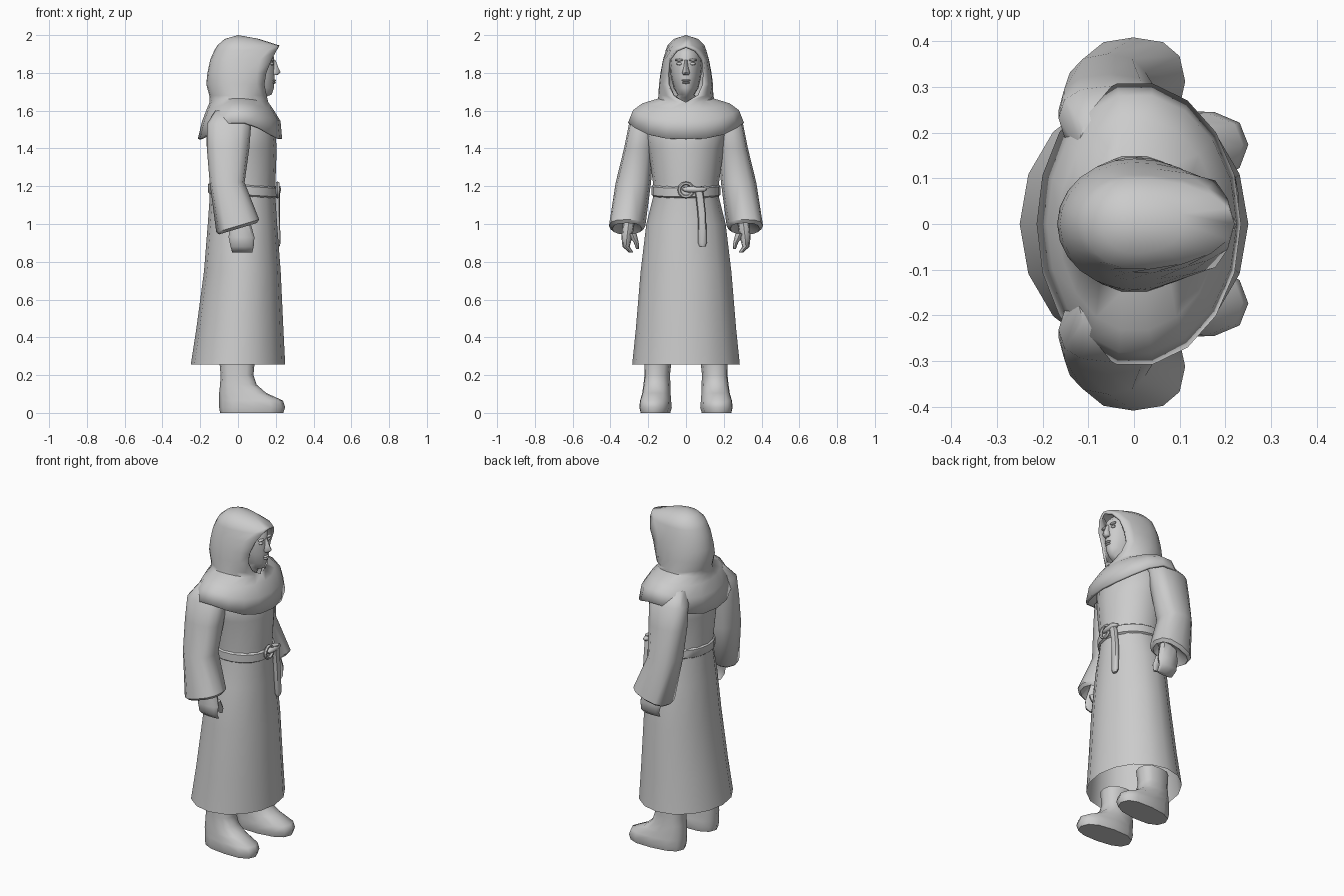
import bpy, bmesh, math
from mathutils import Matrix

grey = bpy.data.materials.new("plain grey")
grey.diffuse_color = (0.6, 0.6, 0.6, 1)


def finish(name, bm, mirror=False, angle=50):
    me = bpy.data.meshes.new(name)
    bm.to_mesh(me)
    bm.free()
    ob = bpy.data.objects.new(name, me)
    bpy.context.collection.objects.link(ob)
    me.materials.append(grey)
    bpy.ops.object.select_all(action='DESELECT')
    ob.select_set(True)
    bpy.context.view_layer.objects.active = ob
    bpy.ops.object.shade_smooth_by_angle(angle=math.radians(angle))
    if mirror:
        m = ob.modifiers.new("mirror", 'MIRROR')
        m.use_axis = (False, True, False)
    return ob


def bridge(bm, a, b, closed=True):
    n = len(a)
    for i in range(n if closed else n - 1):
        j = (i + 1) % n
        bm.faces.new((a[i], a[j], b[j], b[i]))


# Stack rings (z, x0, x1, y0, y1, slope) from bottom to top
def loft(name, rings, n=12, power=1.0, bottom=True, top=True, mirror=False, shear=0, angle=50):
    bm = bmesh.new()
    loops = []
    for z, x0, x1, y0, y1, *s in rings:
        loop = []
        for i in range(n):
            t = 2 * math.pi * i / n
            c, d = math.cos(t), math.sin(t)
            x = math.copysign(abs(c) ** power, c) * (x1 - x0) / 2
            y = math.copysign(abs(d) ** power, d) * (y1 - y0) / 2
            zz = z + (s[0] * x if s else 0)
            x += (x0 + x1) / 2
            loop.append(bm.verts.new((x, y + (y0 + y1) / 2 + shear * max(0, x), zz)))
        loops.append(loop)
    for a, b in zip(loops, loops[1:]):
        bridge(bm, a, b)
    if bottom:
        bm.faces.new(loops[0][::-1])
    if top:
        bm.faces.new(loops[-1])
    return finish(name, bm, mirror, angle)


def ellipsoid(name, loc, size, mirror=False):
    bm = bmesh.new()
    bmesh.ops.create_uvsphere(bm, u_segments=10, v_segments=6, radius=1,
                              matrix=Matrix.Translation(loc) @ Matrix.Diagonal((*size, 1)))
    return finish(name, bm, mirror)


# Long robe, open at the hem
loft("robe", [
    (0.255, -0.25, 0.25, -0.285, 0.285),
    (0.45, -0.22, 0.24, -0.265, 0.265),
    (0.75, -0.18, 0.226, -0.24, 0.24),
    (1.0, -0.16, 0.207, -0.21, 0.21),
    (1.14, -0.15, 0.198, -0.175, 0.175),
    (1.22, -0.15, 0.198, -0.175, 0.175),
    (1.4, -0.165, 0.205, -0.2, 0.2),
    (1.52, -0.17, 0.195, -0.22, 0.22),
    (1.6, -0.12, 0.14, -0.15, 0.15)], n=16, bottom=False)

# Hood and shoulder cape in one shell: z, side lift, back x, half width, front x, opening half width
levels = [
    (1.45, 0.09, -0.213, 0.312, 0.234, 0),
    (1.545, 0.06, -0.19, 0.285, 0.225, 0),
    (1.61, 0.03, -0.165, 0.235, 0.185, 0),
    (1.645, 0.02, -0.15, 0.15, 0.16, 0),
    (1.68, 0, -0.152, 0.147, 0.152, 0.07),
    (1.74, 0, -0.168, 0.143, 0.14, 0.1),
    (1.80, 0, -0.162, 0.135, 0.15, 0.102),
    (1.87, 0, -0.147, 0.122, 0.178, 0.095),
    (1.92, 0, -0.125, 0.108, 0.205, 0.055),
    (1.945, 0, -0.11, 0.1, 0.22, 0),
    (1.98, 0, -0.07, 0.065, 0.11, 0)]
bm = bmesh.new()
loops = []
for z, lift, xb, w, xf, ye in levels:
    start = math.asin(ye / w)
    xc = min(0.0, xf - 0.1)
    loop = []
    for i in range(19):
        t = start + (2 * math.pi - 2 * start) * i / 18
        c, d = math.cos(t), math.sin(t)
        x = xc + c * ((xf - xc) / math.cos(start) if c > 0 else xc - xb)
        loop.append(bm.verts.new((x, w * d, z + lift * abs(d) ** 3)))
    loops.append(loop)
for a, b in zip(loops, loops[1:]):
    bridge(bm, a, b, closed=False)
peak = bm.verts.new((0, 0, 2.0))
for a, b in zip(loops[-1], loops[-1][1:]):
    bm.faces.new((a, b, peak))
bmesh.ops.remove_doubles(bm, verts=bm.verts, dist=0.0005)
hood = finish("hood_and_cape", bm, angle=60)
thick = hood.modifiers.new("cloth", 'SOLIDIFY')
thick.thickness = 0.014
thick.offset = -1

# Head
loft("head", [
    (1.58, -0.06, 0.09, -0.06, 0.06),
    (1.67, -0.07, 0.14, -0.06, 0.06),
    (1.685, -0.08, 0.178, -0.045, 0.045),
    (1.72, -0.08, 0.19, -0.066, 0.066),
    (1.78, -0.08, 0.194, -0.08, 0.08),
    (1.84, -0.08, 0.194, -0.085, 0.085),
    (1.9, -0.07, 0.188, -0.078, 0.078),
    (1.94, -0.04, 0.15, -0.045, 0.045)], n=16)
loft("nose", [
    (1.79, 0.17, 0.212, -0.016, 0.016),
    (1.803, 0.17, 0.226, -0.02, 0.02),
    (1.83, 0.17, 0.213, -0.012, 0.012),
    (1.868, 0.17, 0.198, -0.008, 0.008)], n=8)
ellipsoid("eye", (0.18, 0.035, 1.848), (0.01, 0.016, 0.008), True)
ellipsoid("brow", (0.182, 0.036, 1.868), (0.012, 0.024, 0.007), True)
ellipsoid("upper_lip", (0.19, 0, 1.76), (0.012, 0.024, 0.006))
ellipsoid("lower_lip", (0.189, 0, 1.748), (0.012, 0.02, 0.006))

# Wide sleeves with a turned-in, slanted cuff
loft("sleeve", [
    (1.02, -0.05, 0.07, 0.26, 0.35, 0.3),
    (0.975, -0.1, 0.1, 0.235, 0.39, 0.3),
    (0.99, -0.115, 0.112, 0.215, 0.408, 0.3),
    (1.22, -0.15, 0.035, 0.185, 0.372),
    (1.4, -0.165, 0.06, 0.17, 0.328),
    (1.53, -0.165, 0.07, 0.16, 0.302),
    (1.6, -0.12, 0.05, 0.12, 0.24)], power=0.8, mirror=True)

# Hands with curled fingers
loft("hand", [
    (0.848, -0.03, 0.075, 0.278, 0.302),
    (0.88, -0.04, 0.083, 0.298, 0.336),
    (0.93, -0.05, 0.087, 0.284, 0.342),
    (1.03, -0.04, 0.06, 0.268, 0.332)], n=8, power=0.7, mirror=True)
loft("thumb", [
    (0.868, 0.05, 0.075, 0.25, 0.264),
    (0.9, 0.035, 0.085, 0.25, 0.276),
    (0.95, 0.02, 0.08, 0.262, 0.31)], n=8, mirror=True)

# Boots
loft("boot", [
    (0.0, -0.095, 0.24, 0.078, 0.235),
    (0.03, -0.1, 0.25, 0.07, 0.242),
    (0.065, -0.1, 0.238, 0.074, 0.238),
    (0.105, -0.1, 0.15, 0.08, 0.23),
    (0.15, -0.095, 0.098, 0.082, 0.225),
    (0.2, -0.092, 0.082, 0.085, 0.22),
    (0.29, -0.1, 0.09, 0.075, 0.22)], power=0.8, mirror=True, shear=0.07)

# Belt, buckle ring, knot and hanging strap
loft("belt", [
    (1.145, -0.145, 0.193, -0.17, 0.17, -0.06),
    (1.155, -0.158, 0.208, -0.183, 0.183, -0.06),
    (1.2, -0.158, 0.208, -0.183, 0.183, -0.06),
    (1.21, -0.145, 0.193, -0.17, 0.17, -0.06)], n=20, bottom=False, top=False)
bm = bmesh.new()
rings = []
for i in range(12):
    t = 2 * math.pi * i / 12
    rings.append([bm.verts.new((0.21 + 0.01 * math.sin(k * math.pi / 3),
                                (0.036 + 0.009 * math.cos(k * math.pi / 3)) * math.cos(t),
                                1.18 + (0.036 + 0.009 * math.cos(k * math.pi / 3)) * math.sin(t)))
                  for k in range(6)])
for i in range(12):
    bridge(bm, rings[i], rings[(i + 1) % 12])
bmesh.ops.recalc_face_normals(bm, faces=bm.faces)
finish("buckle_ring", bm)
ellipsoid("belt_knot", (0.208, 0.045, 1.183), (0.022, 0.068, 0.018))
loft("hanging_strap", [
    (0.88, 0.202, 0.22, 0.072, 0.102),
    (0.9, 0.195, 0.225, 0.064, 0.11),
    (1.05, 0.19, 0.222, 0.062, 0.106),
    (1.14, 0.19, 0.222, 0.052, 0.096),
    (1.2, 0.19, 0.226, 0.04, 0.085)], n=8, power=0.8)
